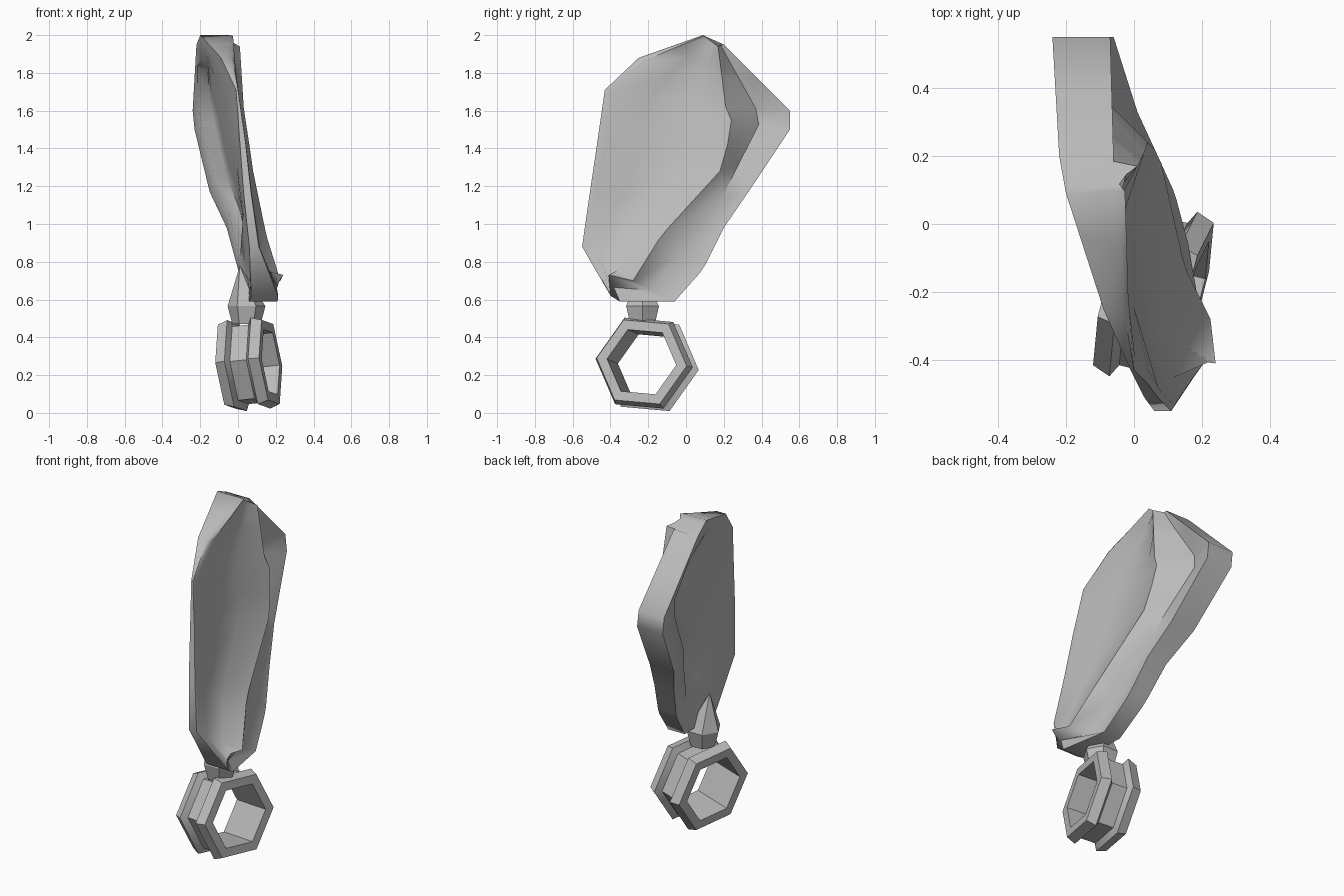
import bpy, bmesh, math
from mathutils import Vector, Matrix

if "Cube" in bpy.data.objects:
    bpy.data.objects.remove(bpy.data.objects["Cube"])

grey = bpy.data.materials.new("plain_grey")
grey.diffuse_color = (0.5, 0.5, 0.5, 1)
grey.use_nodes = True
grey.node_tree.nodes["Principled BSDF"].inputs["Base Color"].default_value = grey.diffuse_color


def finish(name, bm, angle):
    bmesh.ops.remove_doubles(bm, verts=bm.verts, dist=0.0005)
    bmesh.ops.recalc_face_normals(bm, faces=bm.faces)
    mesh = bpy.data.meshes.new(name)
    bm.to_mesh(mesh)
    bm.free()
    mesh.materials.append(grey)
    ob = bpy.data.objects.new(name, mesh)
    bpy.context.collection.objects.link(ob)
    bpy.ops.object.select_all(action='DESELECT')
    bpy.context.view_layer.objects.active = ob
    ob.select_set(True)
    bpy.ops.object.shade_smooth_by_angle(angle=math.radians(angle))
    return ob


# Blade stations from tip to root: (y, z, right x, left x) for both edges
BACK = [(.20, 1.95, -.06, -.22), (.55, 1.60, -.07, -.24), (.55, 1.50, -.06, -.23),
        (.33, 1.17, .01, -.15), (.20, .98, .07, -.06), (.09, .76, .12, .0),
        (-.06, .59, .16, .05), (-.35, .59, .21, .06)]
FRONT = [(.09, 2.0, -.05, -.20), (-.25, 1.88, -.03, -.09), (-.43, 1.71, .0, -.01),
         (-.45, 1.57, .02, .0), (-.47, 1.43, .04, .01), (-.51, 1.16, .07, .03),
         (-.55, .88, .11, .06), (-.40, .62, .21, .07)]
# Raised ridge on the right side: (x, y, z)
RIDGE = [(.01, .17, 1.94), (.03, .21, 1.62), (.04, .24, 1.55), (.06, .22, 1.42),
         (.08, .18, 1.28), (.15, -.13, .94), (.225, -.28, .70), (.24, -.41, .73)]
ROWS = [0, .4, .5, 1, 2, 3, 4, 4.9, 5.1, 6, 7]


def sample(table, s):
    i = min(int(s), len(table) - 2)
    return [a + (b - a) * (s - i) for a, b in zip(table[i], table[i + 1])]


def right_row(s):
    b, f, r = sample(BACK, s), sample(FRONT, s), Vector(sample(RIDGE, s))
    pb, pf = Vector((b[2], b[0], b[1])), Vector((f[2], f[0], f[1]))
    valley = r.lerp(pb, .47)
    valley.x = b[2] - .2 * max(0, min(.4, (r - pb).length) - .1)
    dish = .055 * min(1, (r - pf).length / .45)
    row = [pb, valley, r]
    for t in (.3, .65):
        p = r.lerp(pf, t)
        p.x -= dish
        row.append(p)
    # overhanging lip along the front upper edge
    lip = r.lerp(pf, .94)
    lip.x += .02 * max(0, 1 - s / 2)
    return row + [lip, pf]


def left_row(s):
    b, f = sample(BACK, s), sample(FRONT, s)
    pb, pf = Vector((b[3], b[0], b[1])), Vector((f[3], f[0], f[1]))
    row = []
    for t in (0, .17, .22, .4, .7, .86, .89, 1):
        p = pb.lerp(pf, t)
        if .2 < t < .88 and .45 < s < 5:
            p.x += .1 * max(0, .75 - t)
        row.append(p)
    return row


# Blade: dished right side, recessed left side, thick rim between
bm = bmesh.new()
right = [[bm.verts.new(p) for p in right_row(s)] for s in ROWS]
left = [[bm.verts.new(p) for p in left_row(s)] for s in ROWS]
for grid in (right, left):
    for a, b in zip(grid, grid[1:]):
        for j in range(len(a) - 1):
            bm.faces.new((a[j], a[j + 1], b[j + 1], b[j]))
for i in range(len(ROWS) - 1):
    for k in (0, -1):
        bm.faces.new((right[i][k], right[i + 1][k], left[i + 1][k], left[i][k]))
for k in (0, -1):
    bm.faces.new(right[k] + left[k][::-1])
finish("blade", bm, 50)


# Hexagonal ring: lathe profile (along axis, radius) with a groove between flanges
bm = bmesh.new()
PROFILE = [(-.12, .19), (-.12, .247), (-.065, .267), (-.045, .228), (.045, .228),
           (.065, .267), (.12, .247), (.12, .19)]
place = (Matrix.Translation((.057, -.206, .257)) @ Matrix.Rotation(math.radians(-14), 4, 'Z')
         @ Matrix.Rotation(math.radians(-6), 4, 'Y'))
loops = []
for k in range(6):
    a = math.radians(60 * k - 5)
    loops.append([bm.verts.new(place @ Vector((h, r * math.cos(a), r * math.sin(a))))
                  for h, r in PROFILE])
n = len(PROFILE)
for k in range(6):
    a, b = loops[k], loops[(k + 1) % 6]
    for j in range(n):
        bm.faces.new((a[j], a[(j + 1) % n], b[(j + 1) % n], b[j]))
finish("hex_ring", bm, 30)


# Stem: faceted cone joining ring and blade
bm = bmesh.new()
loops = []
for r, z in ((.075, .47), (.1, .565)):
    loops.append([bm.verts.new((.045 + r * math.cos(math.pi * k / 3),
                                -.23 + r * math.sin(math.pi * k / 3), z)) for k in range(6)])
tip = bm.verts.new((.01, -.24, .78))
for k in range(6):
    m = (k + 1) % 6
    bm.faces.new((loops[0][k], loops[0][m], loops[1][m], loops[1][k]))
    bm.faces.new((loops[1][k], loops[1][m], tip))
bm.faces.new(loops[0])
finish("stem", bm, 25)
